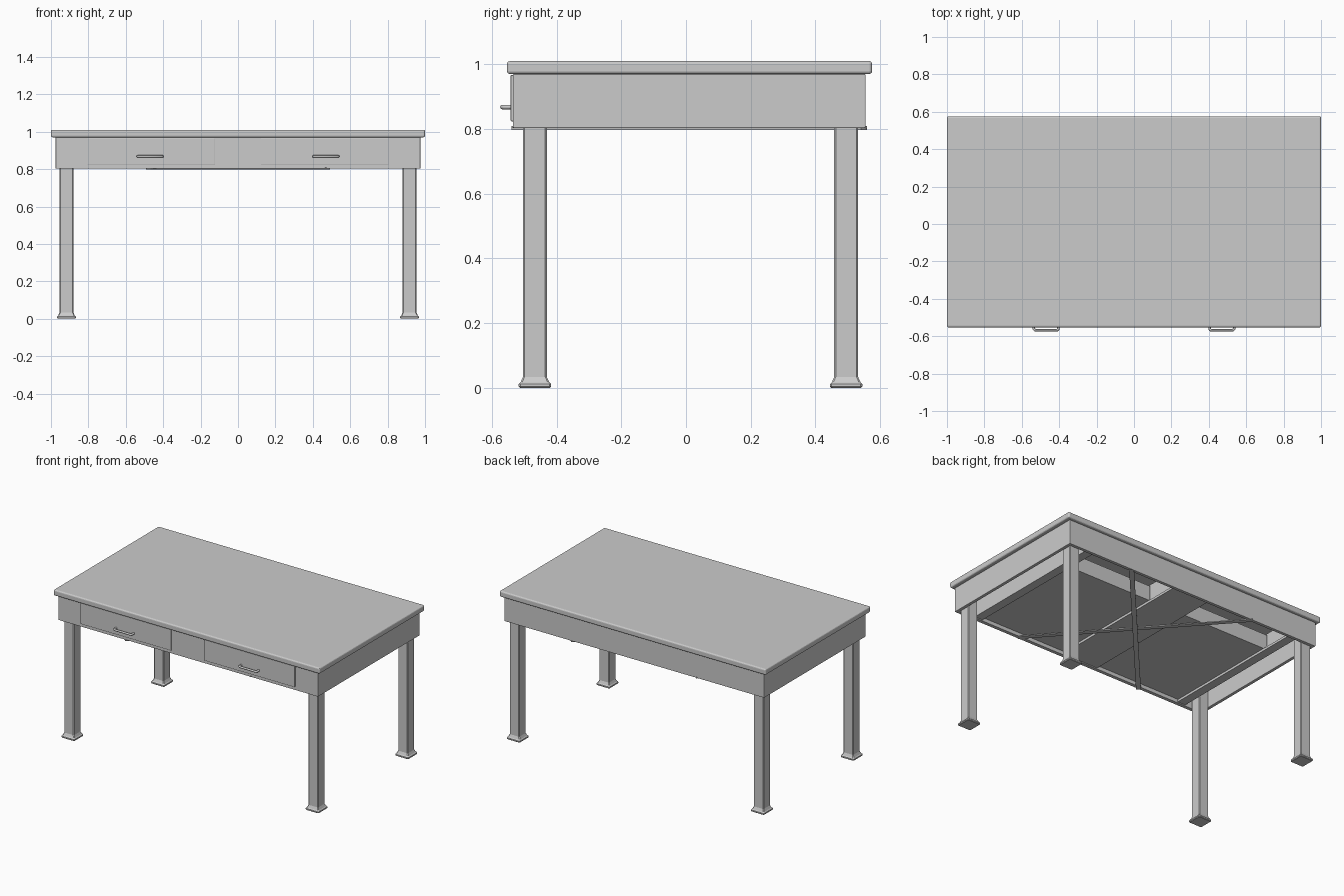
import bpy, bmesh
from mathutils import Matrix, Vector

if "Cube" in bpy.data.objects:
    bpy.data.objects.remove(bpy.data.objects["Cube"])


def finish(name, bm, bevel=0.0, segments=2):
    bmesh.ops.recalc_face_normals(bm, faces=bm.faces)
    mesh = bpy.data.meshes.new(name)
    bm.to_mesh(mesh)
    bm.free()
    obj = bpy.data.objects.new(name, mesh)
    bpy.context.collection.objects.link(obj)
    if bevel:
        mod = obj.modifiers.new("soft_edges", "BEVEL")
        mod.width, mod.segments = bevel, segments
    return obj


def box(name, x0, x1, y0, y1, z0, z1, bevel=0.0, segments=2):
    bm = bmesh.new()
    size = Matrix.Diagonal((x1 - x0, y1 - y0, z1 - z0, 1))
    centre = Matrix.Translation(((x0 + x1) / 2, (y0 + y1) / 2, (z0 + z1) / 2))
    bmesh.ops.create_cube(bm, size=1, matrix=centre @ size)
    return finish(name, bm, bevel, segments)


def leg(name, cx, cy):
    # Chamfered square sections stacked from the flared foot to the top
    sections = [(0, .046), (.004, .05), (.012, .05), (.018, .044),
                (.034, .037), (.96, .037)]
    bm = bmesh.new()
    rings = []
    for z, h in sections:
        c = h - .005
        pts = [(h, -c), (h, c), (c, h), (-c, h), (-h, c), (-h, -c), (-c, -h), (c, -h)]
        rings.append([bm.verts.new((cx + x, cy + y, z)) for x, y in pts])
    for a, b in zip(rings, rings[1:]):
        for i in range(8):
            j = (i + 1) % 8
            bm.faces.new((a[i], a[j], b[j], b[i]))
    bm.faces.new(rings[0])
    bm.faces.new(rings[-1])
    return finish(name, bm)


def strap(name, start, end, z, width=.03, thick=.006):
    # Flat diagonal bar between two plan points
    a, b = Vector(start), Vector(end)
    d = b - a
    n = Vector((-d.y, d.x)).normalized() * width / 2
    bm = bmesh.new()
    base = bm.faces.new([bm.verts.new((p.x, p.y, z)) for p in (a + n, a - n, b - n, b + n)])
    top = bmesh.ops.extrude_face_region(bm, geom=[base])["geom"]
    bmesh.ops.translate(bm, vec=(0, 0, thick),
                        verts=[v for v in top if isinstance(v, bmesh.types.BMVert)])
    return finish(name, bm)


def handle(name, cx):
    # Rounded pull bent into a U
    curve = bpy.data.curves.new(name, "CURVE")
    curve.dimensions = "3D"
    curve.bevel_depth, curve.bevel_resolution = .007, 2
    curve.use_fill_caps = True
    path = [(-.066, -.54), (-.066, -.561), (-.059, -.568),
            (.059, -.568), (.066, -.561), (.066, -.54)]
    line = curve.splines.new("POLY")
    line.points.add(len(path) - 1)
    for p, (x, y) in zip(line.points, path):
        p.co = (cx + x, y, .868, 1)
    bpy.context.collection.objects.link(bpy.data.objects.new(name, curve))


# Table top
box("table_top", -1, 1, -.553, .575, .97, 1.01, .009, 3)

# Hollow apron
box("front_apron", -.975, .975, -.535, -.51, .803, .97, .003)
box("back_apron", -.975, .975, .533, .555, .803, .97, .003)
for side, s in (("left", -1), ("right", 1)):
    xs = sorted((s * .975, s * .953))
    box(side + "_apron", *xs, -.534, .554, .803, .97, .003)

    # Legs
    leg(side + "_front_leg", s * .917, -.467)
    leg(side + "_back_leg", s * .917, .495)

    # Drawer front and open tray behind it
    x0, x1 = sorted((s * .123, s * .805))
    box(side + "_drawer_front", x0, x1, -.542, -.53, .824, .967, .003)
    box(side + "_drawer_bottom", x0, x1, -.51, .30, .828, .836)
    box(side + "_drawer_back", x0, x1, .288, .30, .828, .93)
    box(side + "_drawer_inner_side", x0, x0 + .012, -.51, .30, .828, .93)
    box(side + "_drawer_outer_side", x1 - .012, x1, -.51, .30, .828, .93)
    handle(side + "_drawer_handle", s * .47)

    # Drawer guides with a runner ledge
    gx = sorted((s * .815, s * .835))
    box(side + "_outer_guide", *gx, -.51, .533, .81, .95)
    rx = sorted((s * .775, s * .835))
    box(side + "_outer_runner", *rx, -.51, .533, .81, .826)
    cx = sorted((s * .09, s * .112))
    box(side + "_centre_guide", *cx, -.51, .533, .82, .95)

# Centre runner between the drawers
box("centre_runner", -.135, .135, -.51, .533, .81, .826)

# Crossed straps under the frame
strap("cross_strap_a", (-.48, -.53), (.48, .55), .797)
strap("cross_strap_b", (.48, -.53), (-.48, .55), .803)
